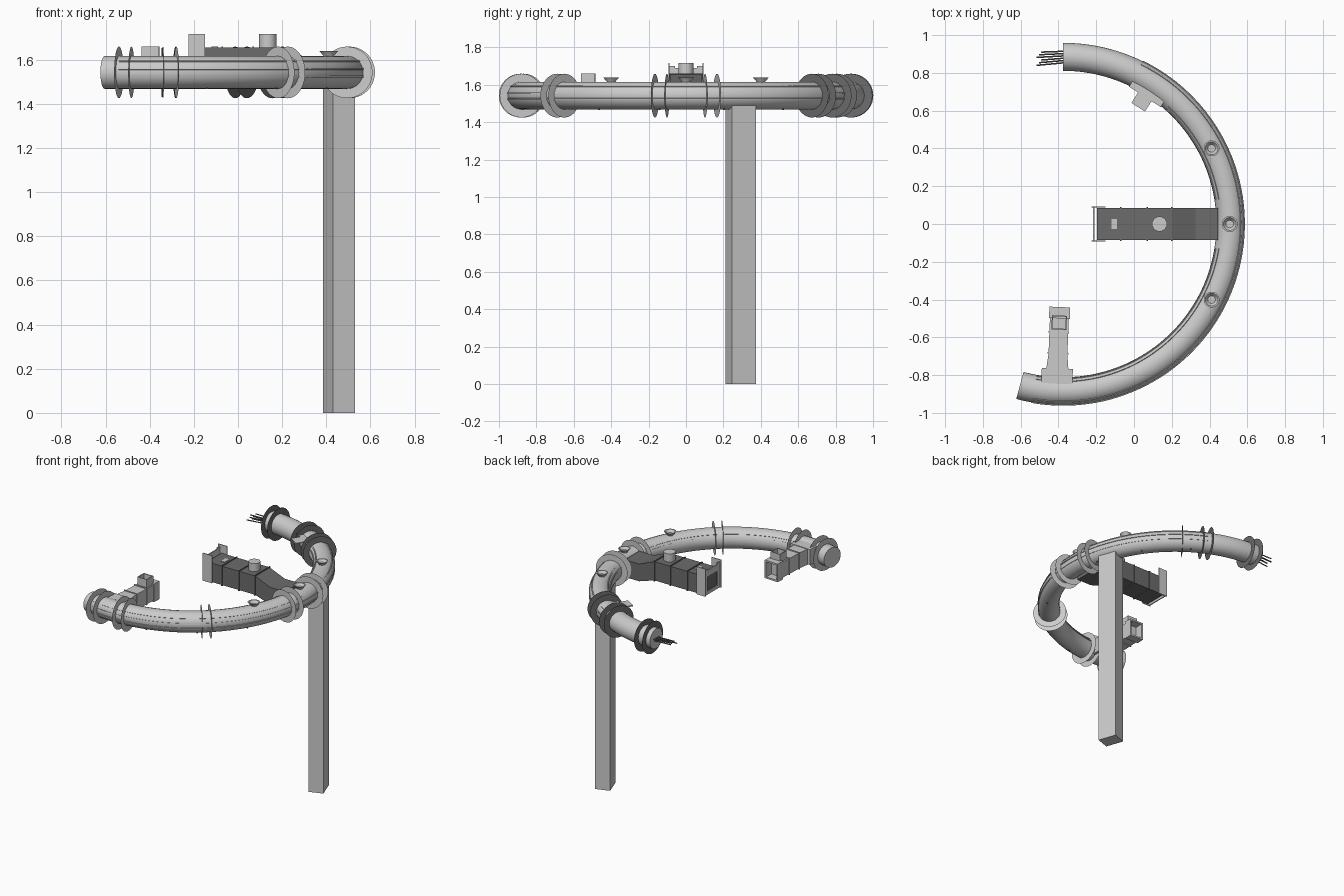
import bpy, bmesh
from math import sin, cos, radians, pi, tau
from mathutils import Matrix, Vector

cube = bpy.data.objects.get("Cube")
if cube:
    bpy.data.objects.remove(cube)

CX, R, TUBE, Z = -0.375, 0.885, 0.074, 1.542   # arc centre, arc radius, tube radius, tube height
START, END = -105, 90


def material(name, v):
    m = bpy.data.materials.new(name)
    m.use_nodes = True
    m.diffuse_color = (v, v, v, 1)
    m.node_tree.nodes["Principled BSDF"].inputs["Base Color"].default_value = (v, v, v, 1)
    return m


light = material("light grey", 0.6)
dark = material("dark grey", 0.15)


def finish(name, bm, mat, smooth=False):
    bmesh.ops.recalc_face_normals(bm, faces=bm.faces)
    me = bpy.data.meshes.new(name)
    bm.to_mesh(me)
    bm.free()
    me.materials.append(mat)
    ob = bpy.data.objects.new(name, me)
    bpy.context.collection.objects.link(ob)
    if smooth:
        bpy.ops.object.select_all(action='DESELECT')
        ob.select_set(True)
        bpy.context.view_layer.objects.active = ob
        bpy.ops.object.shade_smooth_by_angle(angle=radians(35))
    return ob


def frame(deg):
    """Local x is radial, y follows the arc, origin on the arc axis."""
    return Matrix.Translation((CX, 0, 0)) @ Matrix.Rotation(radians(deg), 4, 'Z')


def sweep(name, profile, a0, a1, mat, smooth=False):
    """Sweep a closed (radius, z) profile along the arc and cap it."""
    bm = bmesh.new()
    steps = max(2, int((a1 - a0) / 2.5))
    rows = []
    for i in range(steps + 1):
        m = frame(a0 + (a1 - a0) * i / steps)
        rows.append([bm.verts.new(m @ Vector((r, 0, z))) for r, z in profile])
    n = len(profile)
    for a, b in zip(rows, rows[1:]):
        for k in range(n):
            bm.faces.new((a[k], a[(k + 1) % n], b[(k + 1) % n], b[k]))
    bm.faces.new(rows[0])
    bm.faces.new(rows[-1])
    return finish(name, bm, mat, smooth)


def loft(name, sections, deg, mat):
    """Rectangular duct through (radius, half width, bottom, top) sections."""
    bm = bmesh.new()
    m = frame(deg)
    rows = [[bm.verts.new(m @ Vector((r, y, z))) for y, z in ((-w, b), (w, b), (w, t), (-w, t))]
            for r, w, b, t in sections]
    for a, b in zip(rows, rows[1:]):
        for k in range(4):
            bm.faces.new((a[k], a[(k + 1) % 4], b[(k + 1) % 4], b[k]))
    bm.faces.new(rows[0])
    bm.faces.new(rows[-1])
    return finish(name, bm, mat)


def block(name, deg, r0, r1, w, z0, z1, mat, y=0):
    bm = bmesh.new()
    bmesh.ops.create_cube(bm, size=1, matrix=frame(deg) @ Matrix.Translation(
        ((r0 + r1) / 2, y, (z0 + z1) / 2)) @ Matrix.Diagonal((r1 - r0, w, z1 - z0, 1)))
    return finish(name, bm, mat)


def lathe(name, deg, r, profile, mat):
    """Turned part standing at radius r on the arc; profile is (radius, z)."""
    bm = bmesh.new()
    m = frame(deg) @ Matrix.Translation((r, 0, 0))
    n = 20
    rows = [[bm.verts.new(m @ Vector((q * cos(tau * k / n), q * sin(tau * k / n), z)))
             for k in range(n)] for q, z in profile]
    for a, b in zip(rows, rows[1:]):
        for k in range(n):
            bm.faces.new((a[k], a[(k + 1) % n], b[(k + 1) % n], b[k]))
    bm.faces.new(rows[-1])
    return finish(name, bm, mat, True)


# Main curved tube
circle = [(R + TUBE * cos(tau * k / 32), Z + TUBE * sin(tau * k / 32)) for k in range(32)]
sweep("main_tube", circle, START, END, light, True)


# Raised rails along the tube, placed by angle around its section
def rail(name, around, a0, a1, mat):
    c, s = cos(radians(around)), sin(radians(around))
    pts = [(R + c * d - s * t, Z + s * d + c * t)
           for d, t in ((0.07, -0.004), (0.078, -0.004), (0.078, 0.004), (0.07, 0.004))]
    sweep(name, pts, a0, a1, mat)


for i, around in enumerate((-14, 12, 42)):
    rail(f"outer_rail_{i}", around, -100, 64, light)
for i, (a0, a1) in enumerate(((-100, -9), (9, 48))):
    for j, around in enumerate((135, 155)):
        rail(f"inner_rail_{i}_{j}", around, a0, a1, light)

# Thin flange discs: pairs around each branch and at each joint
flanges = [(a, light) for a in (-100.7, -97, -87.7, -83.8, -51, -47.3, -10.8, -6.6, 6.6, 10.8)]
flanges += [(a, dark) for a in (49.5, 53.2, 62, 65.8, 84, 88)]
for i, (deg, mat) in enumerate(flanges):
    bm = bmesh.new()
    bmesh.ops.create_circle(bm, cap_ends=True, segments=40, radius=0.117,
                            matrix=frame(deg) @ Matrix.Translation((R, 0, Z)) @ Matrix.Rotation(pi / 2, 4, 'X'))
    finish(f"flange_disc_{i}", bm, mat)

# Centre duct with sloping neck, ribs, flared mouth and chimney
loft("centre_duct", [(0.18, 0.085, 1.515, 1.655), (0.575, 0.085, 1.515, 1.655),
                     (0.70, 0.085, 1.475, 1.603), (0.82, 0.085, 1.475, 1.603)], 0, dark)
for i, r in enumerate((0.30, 0.44, 0.57)):
    block(f"centre_duct_rib_{i}", 0, r, r + 0.008, 0.18, 1.51, 1.66, dark)
for side in (-1, 1):
    block(f"mouth_side_{side}", 0, 0.15, 0.225, 0.006, 1.51, 1.715, light, side * 0.09)
    block(f"mouth_jamb_{side}", 0, 0.158, 0.166, 0.03, 1.51, 1.70, light, side * 0.075)
block("mouth_sill", 0, 0.158, 0.166, 0.18, 1.51, 1.535, light)
block("mouth_lintel", 0, 0.158, 0.166, 0.18, 1.64, 1.69, light)
block("duct_label_plate", 0, 0.255, 0.285, 0.055, 1.655, 1.659, light)
lathe("duct_chimney", 0, 0.51, [(0.04, 1.65), (0.04, 1.715)], light)

# Front duct with stepped saddle, end collar and open square hatch
BR = -92.3
block("front_saddle", BR, 0.765, 0.86, 0.165, 1.49, 1.605, light)
loft("front_duct", [(0.50, 0.05, 1.485, 1.60), (0.69, 0.05, 1.485, 1.60),
                    (0.80, 0.062, 1.485, 1.60)], BR, light)
for i, r in enumerate((0.57, 0.68)):
    block(f"front_duct_rib_{i}", BR, r, r + 0.008, 0.11, 1.48, 1.605, light)
for side in (-1, 1):
    block(f"front_collar_side_{side}", BR, 0.44, 0.50, 0.012, 1.475, 1.61, light, side * 0.049)
    block(f"hatch_side_{side}", BR, 0.485, 0.56, 0.006, 1.60, 1.66, light, side * 0.037)
for i, (z0, z1) in enumerate(((1.475, 1.487), (1.598, 1.61))):
    block(f"front_collar_band_{i}", BR, 0.44, 0.50, 0.11, z0, z1, light)
for i, r in enumerate((0.485, 0.554)):
    block(f"hatch_end_{i}", BR, r, r + 0.006, 0.08, 1.60, 1.66, light)

# Rear tee bracket
block("rear_tee_stem", 57.3, 0.735, 0.83, 0.085, 1.592, 1.60, light)
block("rear_tee_saddle", 57.3, 0.80, 0.86, 0.20, 1.592, 1.60, light)

# Flared cups on top of the tube
for i, deg in enumerate((-27, 0, 27)):
    lathe(f"cup_{i}", deg, 0.882, [(0.02, 1.60), (0.022, 1.615), (0.042, 1.638),
                                   (0.034, 1.638), (0.02, 1.62)], light)

# Small nozzles beneath the tube
for i in range(7):
    lathe(f"nozzle_{i}", -75 + 22 * i, 0.905, [(0.005, 1.48), (0.005, 1.466)], dark)

# Support post
block("support_post", 19.4, 0.83, 0.935, 0.137, 0, 1.49, light)

# Loose cables leaving the open end
for i in range(6):
    t = i / 5 - 0.5
    a = Vector((CX + 0.02, R + t * 0.06, Z - 0.01 + 0.015 * (i % 2)))
    b = Vector((-0.515 + 0.012 * (i % 3), R - 0.01 + t * 0.07, a.z + 0.01 * t))
    d = b - a
    bm = bmesh.new()
    bmesh.ops.create_cone(bm, cap_ends=True, segments=8, radius1=0.004, radius2=0.004, depth=d.length,
                          matrix=Matrix.Translation((a + b) / 2) @ d.to_track_quat('Z', 'Y').to_matrix().to_4x4())
    finish(f"cable_{i}", bm, dark)
